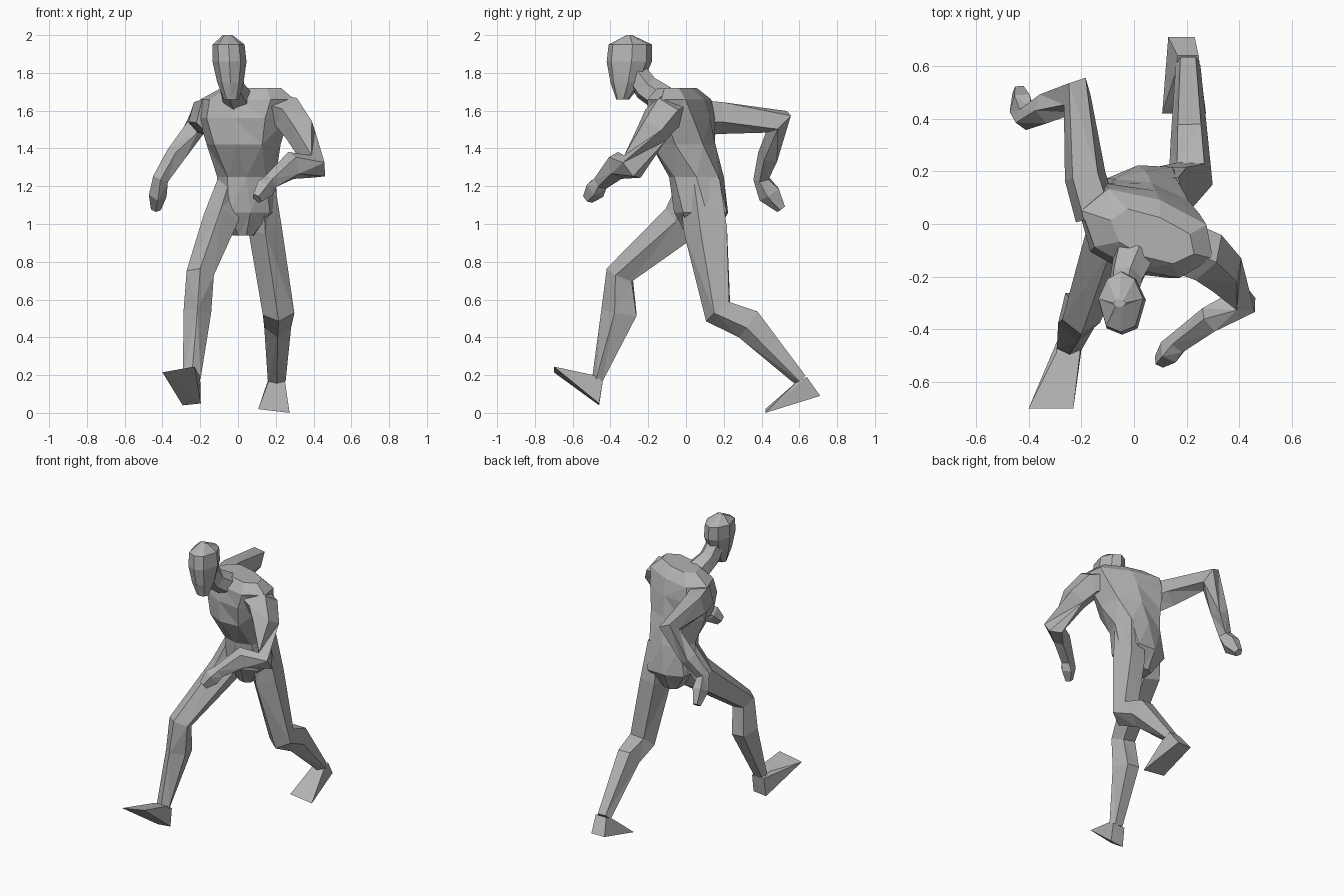
import bpy, bmesh, math
from mathutils import Vector

default = bpy.data.objects.get("Cube")
if default:
    bpy.data.objects.remove(default, do_unlink=True)

grey = bpy.data.materials.new("plain grey")
grey.use_nodes = True
colour = (0.45, 0.45, 0.45, 1)
grey.diffuse_color = colour
grey.node_tree.nodes["Principled BSDF"].inputs["Base Color"].default_value = colour


def finish(name, bm):
    bmesh.ops.recalc_face_normals(bm, faces=bm.faces)
    bmesh.ops.triangulate(bm, faces=bm.faces)
    mesh = bpy.data.meshes.new(name)
    bm.to_mesh(mesh)
    bm.free()
    mesh.materials.append(grey)
    obj = bpy.data.objects.new(name, mesh)
    bpy.context.collection.objects.link(obj)
    return obj


def loft(name, rings):
    """Skin a list of point rings and cap both ends."""
    bm = bmesh.new()
    rows = [[bm.verts.new(p) for p in ring] for ring in rings]
    n = len(rows[0])
    for low, high in zip(rows, rows[1:]):
        for i in range(n):
            j = (i + 1) % n
            bm.faces.new((low[i], low[j], high[j], high[i]))
    bm.faces.new(rows[0])
    bm.faces.new(rows[-1])
    return finish(name, bm)


def stack(name, sections, profile):
    """Loft level sections: x, y, z, half width, half depth, yaw in degrees."""
    rings = []
    for x, y, z, w, d, yaw in sections:
        c, s = math.cos(math.radians(yaw)), math.sin(math.radians(yaw))
        rings.append([(x + u * w * c - v * d * s, y + u * w * s + v * d * c, z)
                      for u, v in profile])
    return loft(name, rings)


def limb(name, stations, side, sides=5):
    """Loft along a path: x, y, z, half width along side, half depth."""
    points = [Vector(s[:3]) for s in stations]
    rings = []
    for i, (p, s) in enumerate(zip(points, stations)):
        before = p - points[i - 1] if i else points[1] - p
        after = points[i + 1] - p if i + 1 < len(points) else before
        along = (before.normalized() + after.normalized()).normalized()
        across = Vector(side)
        across = (across - along * across.dot(along)).normalized()
        deep = along.cross(across)
        angles = [math.tau * (k + 0.25) / sides for k in range(sides)]
        rings.append([p + across * math.cos(a) * s[3] * 1.1 + deep * math.sin(a) * s[4] * 1.1
                      for a in angles])
    return loft(name, rings)


def wedge(name, edges):
    """Convex solid through crosswise edges: x, y, z, half width, tilt."""
    bm = bmesh.new()
    for x, y, z, w, tilt in edges:
        for s in (-1, 1):
            bm.verts.new((x + s * w, y, z + s * tilt))
    bmesh.ops.convex_hull(bm, input=bm.verts)
    return finish(name, bm)


# Eight-sided profiles with a ridge down the front and back
body = [(1, 0), (.75, .8), (0, 1), (-.75, .8), (-1, 0), (-.65, -.8), (0, -1), (.65, -.8)]
skull = [(1, .1), (.6, .75), (0, 1), (-.6, .75), (-1, .1), (-.65, -.8), (0, -1), (.65, -.8)]

# Torso, twisting from the hips to the shoulders
stack("torso", [
    (.03, .08, .94, .06, .08, 10),
    (.04, .08, 1.06, .17, .145, 10),
    (.045, .055, 1.25, .155, .145, 0),
    (.03, -.015, 1.42, .2, .175, -12),
    (.03, -.03, 1.56, .25, .165, -18),
    (.05, -.04, 1.66, .265, .14, -20),
    (.07, -.05, 1.72, .17, .08, -22),
], body)

# Neck and head, leaning forward
limb("neck", [
    (0, -.12, 1.66, .075, .07),
    (-.03, -.21, 1.72, .06, .065),
    (-.04, -.27, 1.8, .055, .06),
], (1, 0, 0), 6)
stack("head", [
    (-.035, -.335, 1.66, .04, .035, 0),
    (-.04, -.315, 1.75, .07, .085, 0),
    (-.045, -.3, 1.86, .09, .12, 0),
    (-.05, -.295, 1.95, .085, .115, 0),
    (-.055, -.3, 2, .025, .015, 0),
], skull)

# Left arm, bent across the front
limb("left_arm", [
    (.15, -.07, 1.61, .08, .1),
    (.27, -.12, 1.58, .09, .095),
    (.335, -.18, 1.49, .08, .08),
    (.41, -.29, 1.3, .07, .06),
    (.29, -.365, 1.31, .07, .05),
    (.17, -.45, 1.22, .04, .04),
    (.14, -.48, 1.185, .055, .045),
    (.1, -.52, 1.135, .03, .025),
], (.3, .2, 1))

# Right arm, swung out behind
limb("right_arm", [
    (-.14, .03, 1.57, .08, .1),
    (-.185, .18, 1.57, .075, .085),
    (-.215, .49, 1.54, .055, .08),
    (-.33, .44, 1.36, .05, .055),
    (-.41, .4, 1.24, .04, .04),
    (-.425, .445, 1.16, .045, .06),
    (-.435, .505, 1.08, .025, .025),
], (1, 0, 0))

# Left leg, trailing
limb("left_leg", [
    (.13, .08, 1.23, .06, .11),
    (.145, .115, .97, .085, .115),
    (.215, .175, .54, .08, .08),
    (.21, .335, .475, .068, .085),
    (.205, .61, .175, .045, .035),
], (1, 0, 0))
wedge("left_foot", [
    (.205, .58, .16, .045, 0),
    (.205, .64, .19, .04, 0),
    (.18, .71, .09, .05, 0),
    (.19, .42, .01, .083, -.01),
])

# Right leg, stepping forward
limb("right_leg", [
    (-.04, .07, 1.2, .07, .1),
    (-.09, -.01, 1.01, .09, .11),
    (-.2, -.345, .73, .07, .075),
    (-.215, -.345, .53, .07, .095),
    (-.245, -.465, .18, .045, .03),
], (1, 0, 0))
wedge("right_foot", [
    (-.25, -.49, .2, .045, 0),
    (-.245, -.44, .17, .045, 0),
    (-.245, -.46, .045, .048, .005),
    (-.315, -.7, .23, .085, .015),
])
